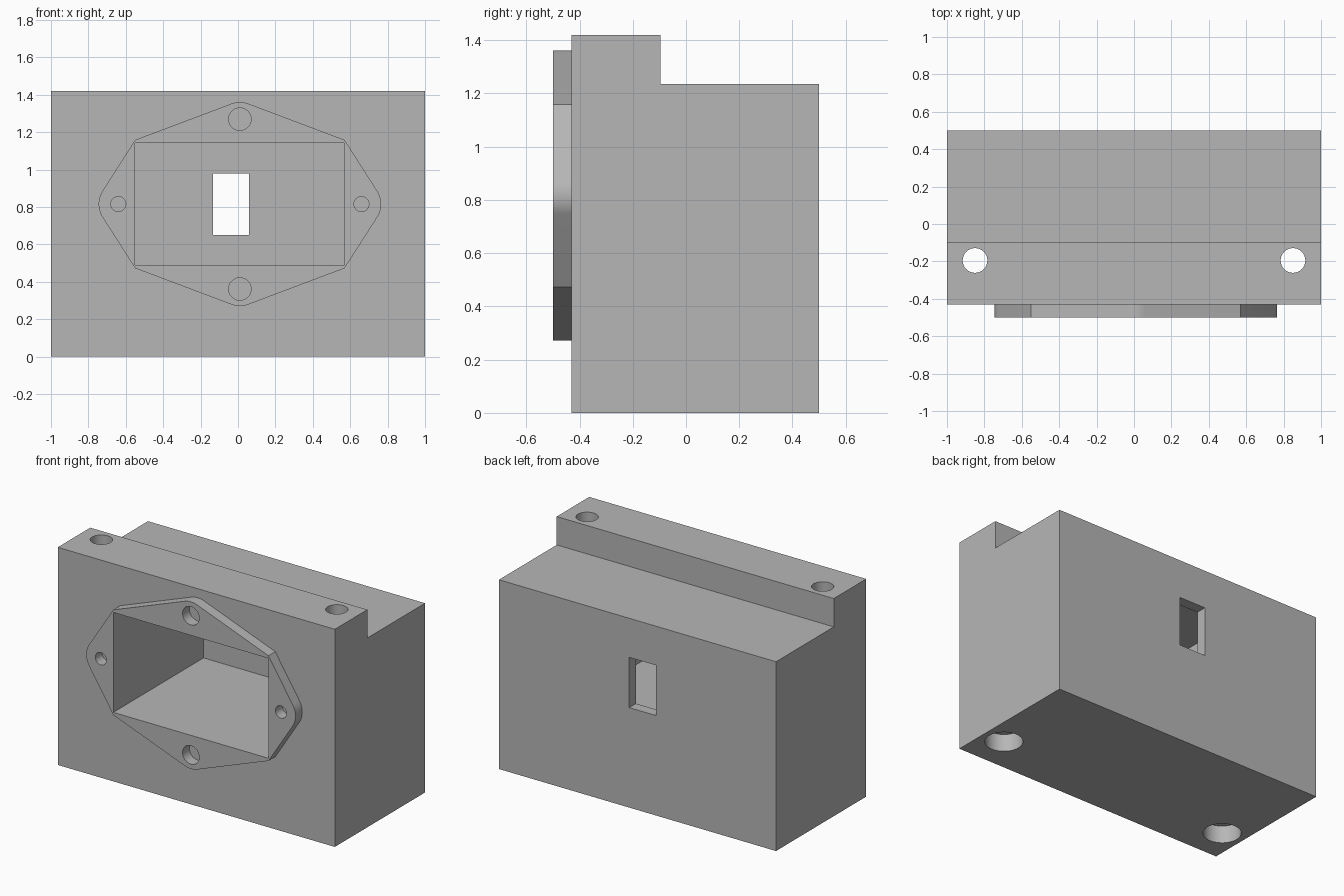
import bpy
import bmesh
from math import pi, sin, cos, atan2
from mathutils import Vector, Matrix

if "Cube" in bpy.data.objects:
    bpy.data.objects.remove(bpy.data.objects["Cube"], do_unlink=True)

grey = bpy.data.materials.new("light_grey")
grey.use_nodes = True
grey.diffuse_color = (0.47, 0.47, 0.47, 1)
grey.node_tree.nodes["Principled BSDF"].inputs["Base Color"].default_value = (0.47, 0.47, 0.47, 1)


def finish(name, bm):
    bmesh.ops.recalc_face_normals(bm, faces=bm.faces)
    mesh = bpy.data.meshes.new(name)
    bm.to_mesh(mesh)
    bm.free()
    mesh.materials.append(grey)
    obj = bpy.data.objects.new(name, mesh)
    bpy.context.collection.objects.link(obj)
    return obj


def prism(name, points, offset):
    """Extrude a closed outline of 3D points by an offset vector."""
    bm = bmesh.new()
    face = bm.faces.new([bm.verts.new(p) for p in points])
    new = bmesh.ops.extrude_face_region(bm, geom=[face])["geom"]
    verts = [v for v in new if isinstance(v, bmesh.types.BMVert)]
    bmesh.ops.translate(bm, verts=verts, vec=Vector(offset))
    return finish(name, bm)


def box(name, low, high):
    (x0, y0, z0), (x1, y1, z1) = low, high
    outline = [(x0, y0, z0), (x1, y0, z0), (x1, y0, z1), (x0, y0, z1)]
    return prism(name, outline, (0, y1 - y0, 0))


def cylinder(name, start, end, radius):
    a, b = Vector(start), Vector(end)
    turn = (b - a).to_track_quat('Z', 'Y').to_matrix().to_4x4()
    bm = bmesh.new()
    bmesh.ops.create_cone(bm, cap_ends=True, segments=48, radius1=radius, radius2=radius,
                          depth=(b - a).length, matrix=Matrix.Translation((a + b) / 2) @ turn)
    return finish(name, bm)


def combine(target, other, operation):
    """Apply one boolean and drop the helper."""
    mod = target.modifiers.new(operation, 'BOOLEAN')
    mod.operation, mod.object, mod.solver = operation, other, 'EXACT'
    graph = bpy.context.evaluated_depsgraph_get()
    mesh = bpy.data.meshes.new_from_object(target.evaluated_get(graph))
    target.modifiers.clear()
    target.data = mesh
    bpy.data.objects.remove(other, do_unlink=True)


FRONT, FACE, BACK = -0.5, -0.43, 0.5
CX, CZ = 0.01, 0.816

# Stepped housing block, profile swept along its width
side = [(FACE, 0), (BACK, 0), (BACK, 1.235), (-0.095, 1.235), (-0.095, 1.42), (FACE, 1.42)]
housing = prism("socket_housing", [(-1, y, z) for y, z in side], (2, 0, 0))

# Flange outline: rounded tips joined by straight runs to the four shoulders
R, SX, SZ = 0.13, 0.56, 0.343
reach_x, reach_z = 0.755 - R, 0.545 - R
outline = []
for quarter in range(4):
    horizontal = quarter % 2 == 0
    axis = quarter * pi / 2
    reach, spread = (reach_x, 0.563) if horizontal else (reach_z, 0.36)
    for i in range(13):
        t = axis + spread * (i / 6 - 1)
        outline.append((reach * cos(axis) + R * cos(t), reach * sin(axis) + R * sin(t)))
    outline.append((SX * (1 if quarter in (0, 3) else -1), SZ * (1 if quarter < 2 else -1)))
flange = prism("flange", [(CX + u, FRONT, CZ + v) for u, v in outline], (0, 0.1, 0))
combine(housing, flange, 'UNION')

# Socket cavity and the cable slot through the back wall
combine(housing, box("cavity_cutter", (-0.55, -0.6, 0.49), (0.57, 0.43, 1.142)), 'DIFFERENCE')
combine(housing, box("slot_cutter", (-0.133, 0.3, 0.652), (0.06, 0.6, 0.98)), 'DIFFERENCE')

# Blind screw holes in the flange
for u, v, r in [(0, 0.454, 0.06), (0, -0.454, 0.06), (0.65, 0, 0.04), (-0.65, 0, 0.04)]:
    hole = cylinder("flange_hole_cutter", (CX + u, -0.6, CZ + v), (CX + u, FACE, CZ + v), r)
    combine(housing, hole, 'DIFFERENCE')

# Vertical mounting holes with a wider recess underneath
for x in (-0.85, 0.85):
    for low, high, r in [(-0.1, 1.6, 0.066), (-0.1, 0.115, 0.114)]:
        hole = cylinder("mount_hole_cutter", (x, -0.195, low), (x, -0.195, high), r)
        combine(housing, hole, 'DIFFERENCE')

# Smooth hole walls and rounded tips, keep the block edges sharp
bpy.ops.object.select_all(action='DESELECT')
housing.select_set(True)
bpy.context.view_layer.objects.active = housing
bpy.ops.object.shade_smooth_by_angle(angle=pi / 6)
